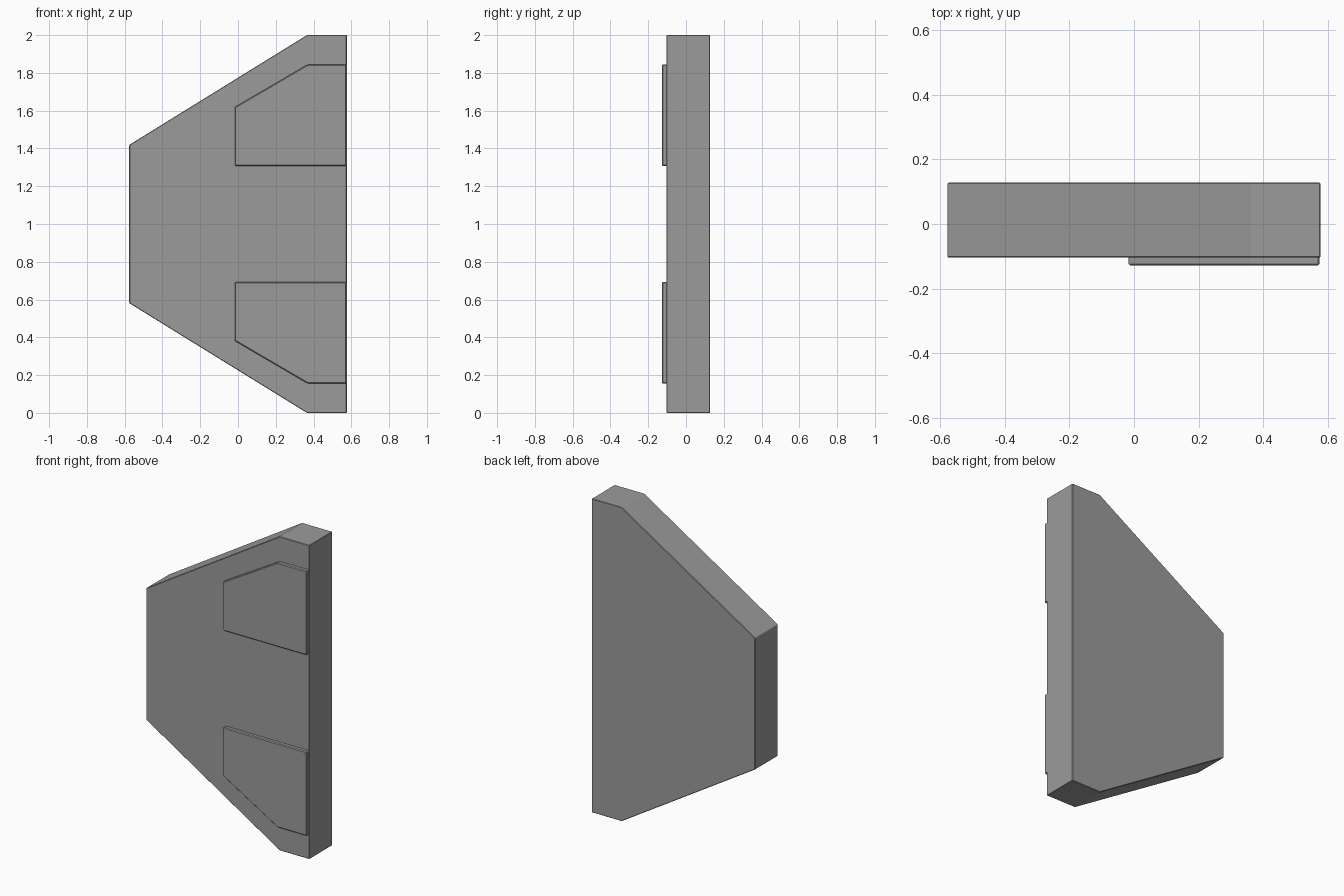
import bpy, bmesh

if "Cube" in bpy.data.objects:
    bpy.data.objects.remove(bpy.data.objects["Cube"])

# Dark grey finish shared by all parts
grey = bpy.data.materials.new("dark_grey")
grey.diffuse_color = (0.33, 0.33, 0.33, 1)
grey.use_nodes = True
grey.node_tree.nodes["Principled BSDF"].inputs["Base Color"].default_value = grey.diffuse_color


def plate(name, profile, y_front, y_back, bevel):
    """Extrude an x-z outline along y and soften its edges."""
    bm = bmesh.new()
    face = bm.faces.new([bm.verts.new((x, y_front, z)) for x, z in profile])
    ext = bmesh.ops.extrude_face_region(bm, geom=[face])
    for v in ext["geom"]:
        if isinstance(v, bmesh.types.BMVert):
            v.co.y = y_back
    bmesh.ops.recalc_face_normals(bm, faces=bm.faces)
    mesh = bpy.data.meshes.new(name)
    bm.to_mesh(mesh)
    bm.free()
    mesh.materials.append(grey)
    obj = bpy.data.objects.new(name, mesh)
    bpy.context.collection.objects.link(obj)
    mod = obj.modifiers.new("edge_bevel", "BEVEL")
    mod.width = bevel
    mod.segments = 1
    return obj


def flip(points):
    """Mirror an outline about the mid height z = 1."""
    return [(x, 2 - z) for x, z in reversed(points)]


# Main slab: tapered outline, symmetric top to bottom
lower = [(-0.576, 0.581), (0.365, 0.0), (0.576, 0.0)]
plate("main_plate", lower + flip(lower), -0.104, 0.128, 0.003)

# Two thin raised pads on the front face
pad = [(-0.017, 0.692), (-0.017, 0.381), (0.368, 0.156), (0.573, 0.156), (0.573, 0.692)]
plate("lower_pad", pad, -0.128, -0.09, 0.005)
plate("upper_pad", flip(pad), -0.128, -0.09, 0.005)
